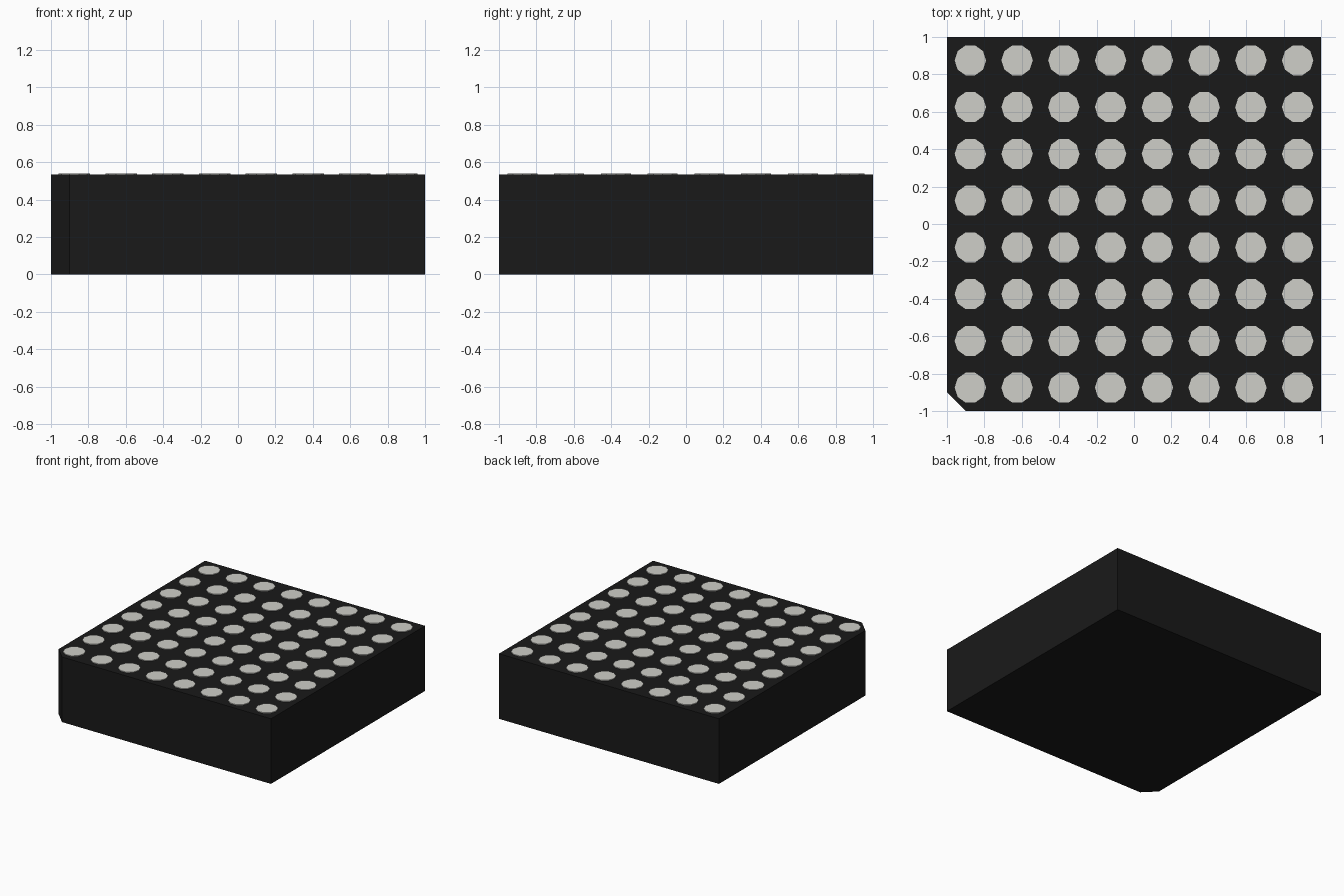
import bpy, bmesh, math

if "Cube" in bpy.data.objects:
    bpy.data.objects.remove(bpy.data.objects["Cube"])

H = 0.535      # housing height
TOP = 0.541    # top of the lamp dots


def material(name, c):
    m = bpy.data.materials.new(name)
    m.diffuse_color = (c[0], c[1], c[2], 1)
    m.use_nodes = True
    m.node_tree.nodes["Principled BSDF"].inputs["Base Color"].default_value = m.diffuse_color
    return m


def add_prism(bm, outline, z0, z1):
    low = [bm.verts.new((x, y, z0)) for x, y in outline]
    high = [bm.verts.new((x, y, z1)) for x, y in outline]
    bm.faces.new(low[::-1])
    bm.faces.new(high)
    n = len(outline)
    for i in range(n):
        j = (i + 1) % n
        bm.faces.new((low[i], low[j], high[j], high[i]))


def finish(bm, name, mat):
    me = bpy.data.meshes.new(name)
    bm.to_mesh(me)
    bm.free()
    me.materials.append(mat)
    ob = bpy.data.objects.new(name, me)
    bpy.context.collection.objects.link(ob)


# Housing: square block with one clipped corner
bm = bmesh.new()
add_prism(bm, [(-0.9, -1), (1, -1), (1, 1), (-1, 1), (-1, -0.9)], 0, H)
finish(bm, "housing", material("black_plastic", (0.01, 0.01, 0.01)))

# Lamp dots: 8 x 8 grid of thin ten-sided discs
R, SIDES = 0.084, 10
bm = bmesh.new()
for ix in range(8):
    for iy in range(8):
        cx, cy = -0.875 + 0.25 * ix, -0.875 + 0.25 * iy
        ring = [(cx + R * math.cos(math.tau * k / SIDES),
                 cy + R * math.sin(math.tau * k / SIDES)) for k in range(SIDES)]
        add_prism(bm, ring, H - 0.01, TOP)
finish(bm, "lamp_dots", material("white_lens", (0.62, 0.62, 0.58)))
